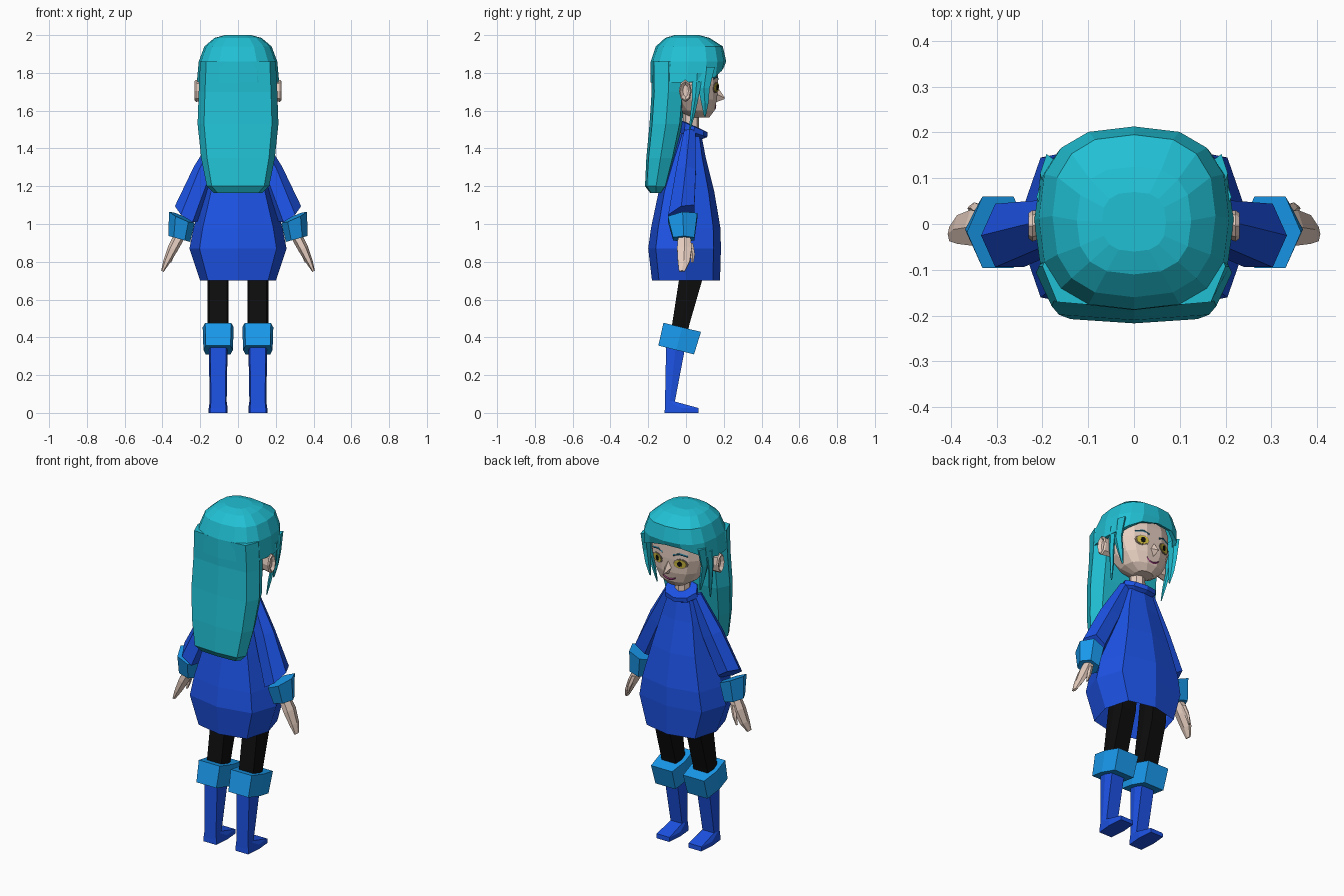
import bpy, bmesh, math
from mathutils import Vector as V
from mathutils.bvhtree import BVHTree

COLORS = {
    "hair": (0.015, 0.53, 0.66), "blue": (0.012, 0.085, 0.78), "trim": (0.01, 0.33, 0.87),
    "skin": (0.80, 0.62, 0.53), "black": (0.004, 0.004, 0.004), "yellow": (0.60, 0.48, 0.05),
    "brow": (0.02, 0.16, 0.25), "mouth": (0.30, 0.05, 0.18), "lid": (0.30, 0.22, 0.18),
}
MATS = {}
for key, c in COLORS.items():
    MATS[key] = bpy.data.materials.new(key)
    MATS[key].diffuse_color = (*c, 1)


def ring(c, u, v, n=8, p=2.0, phase=0.0):
    """Super-ellipse loop around c spanned by half axes u and v."""
    def f(t):
        return math.copysign(abs(t) ** (2 / p), t) if abs(t) > 1e-6 else 0.0
    out = []
    for i in range(n):
        a = 2 * math.pi * (i + phase) / n
        out.append(V(c) + V(u) * f(math.cos(a)) + V(v) * f(math.sin(a)))
    return out


def flat(z, rx, y0, y1, n=8, p=2.0, x=0.0, phase=0.0):
    """Horizontal loop at height z from y0 to y1."""
    return ring((x, (y0 + y1) / 2, z), (rx, 0, 0), (0, (y1 - y0) / 2, 0), n, p, phase)


def loft(name, rings, color, mirror=False, caps=(True, True)):
    """Skin a list of loops into one flat-shaded mesh."""
    bm = bmesh.new()
    loops = [[bm.verts.new(co) for co in r] for r in rings]
    n = len(loops[0])
    for a, b in zip(loops, loops[1:]):
        for i in range(n):
            j = (i + 1) % n
            bm.faces.new((a[i], a[j], b[j], b[i]))
    if caps[0]:
        bm.faces.new(loops[0][::-1])
    if caps[1]:
        bm.faces.new(loops[-1])
    bmesh.ops.recalc_face_normals(bm, faces=bm.faces)
    me = bpy.data.meshes.new(name)
    bm.to_mesh(me)
    bm.free()
    ob = bpy.data.objects.new(name, me)
    bpy.context.collection.objects.link(ob)
    me.materials.append(MATS[color])
    if mirror:
        ob.modifiers.new("mirror", 'MIRROR')
    return ob


# Dress, open at the hem
loft("dress", [flat(*r, 8, 3) for r in (
    (0.70, 0.20, -0.18, 0.18), (0.87, 0.257, -0.20, 0.185), (0.98, 0.235, -0.185, 0.182),
    (1.17, 0.18, -0.145, 0.15), (1.35, 0.13, -0.08, 0.105), (1.48, 0.085, -0.03, 0.08))],
    "blue", caps=(False, True))

# Folded collar, lower at the face side
loft("collar", [
    ring((0, 0.03, 1.46), (0.08, 0, 0), (0, 0.058, -0.01), 8),
    ring((0, 0.042, 1.485), (0.105, 0, 0), (0, 0.07, -0.025), 8),
    ring((0, 0.045, 1.515), (0.10, 0, 0), (0, 0.07, -0.03), 8),
    ring((0, 0.03, 1.525), (0.06, 0, 0), (0, 0.045, -0.02), 8)], "blue")

# Neck and head
loft("neck", [flat(1.44, 0.045, -0.015, 0.07), flat(1.63, 0.042, -0.015, 0.07)], "skin")
head = loft("head", [flat(*r, 14, 2.4) for r in (
    (1.565, 0.055, 0.02, 0.125), (1.60, 0.11, -0.04, 0.152), (1.66, 0.15, -0.10, 0.167),
    (1.74, 0.175, -0.13, 0.172), (1.82, 0.175, -0.14, 0.172), (1.89, 0.155, -0.13, 0.155),
    (1.95, 0.10, -0.08, 0.10))], "skin")
loft("nose", [ring((0, 0.16, 1.69), (0.022, 0, 0), (0, 0, 0.045), 4),
              ring((0, 0.203, 1.667), (0.008, 0, 0), (0, 0, 0.006), 4)], "skin")
loft("ear", [
    ring((0.16, 0.005, 1.70), (0, 0.024, 0), (0, 0, 0.05), 8),
    ring((0.222, -0.004, 1.705), (0, 0.034, 0), (0, 0, 0.058), 8),
    ring((0.230, -0.004, 1.705), (0, 0.028, 0), (0, 0, 0.05), 8),
    ring((0.215, -0.002, 1.705), (0, 0.015, 0), (0, 0, 0.032), 8)], "skin", True)

# Face details laid on the head surface
tree = BVHTree.FromPolygons([v.co.copy() for v in head.data.vertices],
                            [tuple(p.vertices) for p in head.data.polygons])


def face_point(x, z, lift=0.0):
    hit = tree.ray_cast(V((x, 1, z)), V((0, -1, 0)))[0]
    return hit + V((0, lift, 0))


def patch(name, x, z, rx, rz, lift, color, n=10):
    def loop(k, l):
        return [face_point(q.x, q.z, l) for q in ring((x, 0, z), (rx * k, 0, 0), (0, 0, rz * k), n)]
    loft(name, [loop(1, lift - 0.004), loop(1, lift), loop(0.3, lift)], color, True)


def stroke(name, pts, w, color, mirror=False):
    loft(name, [ring(face_point(x, z, 0.001), (0, 0.004, 0), (0, 0, w), 4)
                for x, z in pts], color, mirror)


patch("eye_outline", 0.075, 1.722, 0.040, 0.030, 0.003, "lid")
patch("iris", 0.075, 1.722, 0.033, 0.025, 0.006, "yellow")
patch("pupil", 0.073, 1.722, 0.012, 0.016, 0.009, "black", 8)
stroke("eyebrow", ((0.035, 1.768), (0.07, 1.78), (0.115, 1.77)), 0.006, "brow", True)
stroke("mouth", ((-0.04, 1.628), (-0.02, 1.615), (0, 1.611), (0.02, 1.615), (0.04, 1.628)),
       0.006, "mouth")

# Hair cap: dome whose lower edge rises over the forehead
edge = flat(1.75, 0.218, -0.188, 0.202, 16, 2.6)
for i, co in enumerate(edge):
    s = max(0, math.sin(2 * math.pi * i / 16 - 0.15))
    co.z += 0.085 * s * s
cap = loft("hair_cap", [flat(*r, 16, 2.6) for r in (
    (2.0, 0.07, -0.06, 0.07), (1.985, 0.125, -0.11, 0.125), (1.94, 0.178, -0.16, 0.195),
    (1.86, 0.208, -0.187, 0.213))] + [edge], "hair", caps=(True, False))
sol = cap.modifiers.new("thickness", 'SOLIDIFY')
sol.thickness, sol.offset = 0.022, -1

# Long hair down the back
loft("hair_back", [flat(*r, 8, 4) for r in (
    (1.86, 0.20, -0.185, 0.0), (1.70, 0.208, -0.182, -0.005), (1.53, 0.214, -0.193, -0.02),
    (1.35, 0.195, -0.21, -0.06), (1.20, 0.165, -0.217, -0.10), (1.165, 0.13, -0.19, -0.13))],
    "hair")

# Hanging strands framing the face
loft("temple_strand", [
    ring((0.185, 0.11, 1.83), (0.02, 0, 0), (0, 0.045, 0), 5),
    ring((0.19, 0.095, 1.72), (0.016, 0, 0), (0, 0.032, 0), 5),
    ring((0.178, 0.10, 1.64), (0.013, 0, 0), (0, 0.02, 0), 5),
    ring((0.165, 0.10, 1.57), (0.004, 0, 0), (0, 0.005, 0), 5)], "hair", True)
loft("ear_strand", [
    ring((0.198, 0.06, 1.80), (0.015, 0, 0), (0, 0.03, 0), 5),
    ring((0.198, 0.05, 1.67), (0.012, 0, 0), (0, 0.018, 0), 5),
    ring((0.185, 0.035, 1.58), (0.010, 0, 0), (0, 0.013, 0), 5),
    ring((0.175, 0.02, 1.50), (0.003, 0, 0), (0, 0.004, 0), 5)], "hair", True)

# Sleeves, cuffs and hands
loft("sleeve", [
    ring((0.08, 0.02, 1.49), (0.03, 0, 0.012), (0, 0.035, 0), 6),
    ring((0.175, 0.0, 1.28), (0.058, 0, 0.025), (0, 0.06, 0), 6),
    ring((0.272, -0.025, 1.055), (0.062, 0, 0.04), (0.0, 0.08, 0.03), 6)], "blue", True)
loft("sleeve_cuff", [
    ring((0.297, -0.018, 1.035), (0.068, 0, 0.03), (0, 0.09, 0.01), 6),
    ring((0.311, -0.012, 0.921), (0.058, 0, 0.016), (0, 0.065, 0), 6)], "trim", True)
loft("hand", [
    ring((0.303, -0.01, 0.95), (0.028, 0, 0.012), (0, 0.035, 0), 6),
    ring((0.345, -0.008, 0.87), (0.025, 0, 0.012), (0, 0.045, 0), 6),
    ring((0.378, -0.012, 0.80), (0.017, 0, 0.007), (0, 0.036, 0), 6),
    ring((0.400, -0.022, 0.75), (0.007, 0, 0.003), (0, 0.018, 0), 6)], "skin", True)
loft("thumb", [
    ring((0.325, 0.02, 0.90), (0.016, 0, 0), (0, 0.018, 0), 5),
    ring((0.345, 0.035, 0.84), (0.012, 0, 0), (0, 0.013, 0), 5),
    ring((0.358, 0.034, 0.795), (0.006, 0, 0), (0, 0.006, 0), 5)], "skin", True)

# Legs, boot cuffs and boots
loft("leg", [flat(z, 0.056, y0, y1, 6, 8, 0.105) for z, y0, y1 in (
    (0.40, -0.085, 0.005), (0.47, -0.075, 0.02), (0.70, -0.04, 0.087), (0.85, -0.02, 0.10))],
    "black", True)
loft("boot_cuff", [
    ring((0.105, -0.052, 0.333), (0.078, 0, 0), (0, 0.098, -0.024), 6, 8),
    ring((0.105, -0.02, 0.453), (0.082, 0, 0), (0, 0.103, -0.025), 6, 8)], "trim", True)
loft("boot", [flat(z, rx, y0, y1, 6, 8, 0.105) for z, rx, y0, y1 in (
    (0.0, 0.05, -0.117, 0.07), (0.026, 0.05, -0.115, 0.068),
    (0.06, 0.045, -0.112, -0.058), (0.36, 0.05, -0.107, 0.0))], "blue", True)
